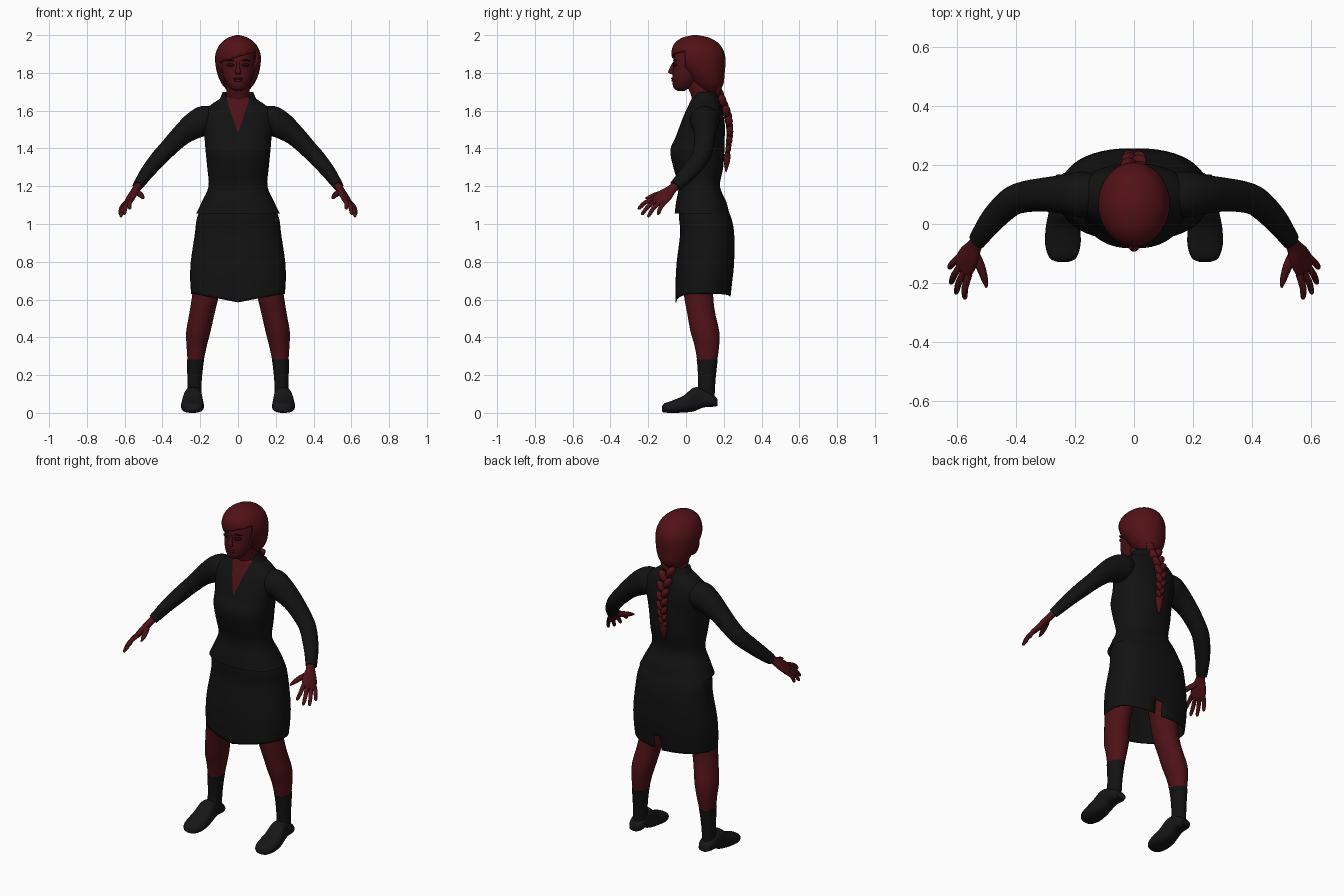
import bpy, bmesh, math
from mathutils import Vector, Matrix

if "Cube" in bpy.data.objects:
    bpy.data.objects.remove(bpy.data.objects["Cube"])


def material(name, rgb):
    m = bpy.data.materials.new(name)
    m.use_nodes = True
    m.diffuse_color = (*rgb, 1)
    bsdf = m.node_tree.nodes["Principled BSDF"]
    bsdf.inputs["Base Color"].default_value = (*rgb, 1)
    bsdf.inputs["Roughness"].default_value = 0.8
    return m


SKIN = material("dark red skin", (0.075, 0.006, 0.008))
HAIR = material("dark red hair", (0.085, 0.006, 0.008))
CLOTH = material("black cloth", (0.006, 0.006, 0.006))
LEATHER = material("black leather", (0.008, 0.008, 0.009))
EYE = material("dark eye shade", (0.012, 0.003, 0.004))
X, Y, Z = Vector((1, 0, 0)), Vector((0, 1, 0)), Vector((0, 0, 1))


def finish(bm, name, *mats, thick=0):
    bmesh.ops.recalc_face_normals(bm, faces=bm.faces)
    mesh = bpy.data.meshes.new(name)
    bm.to_mesh(mesh)
    bm.free()
    ob = bpy.data.objects.new(name, mesh)
    bpy.context.collection.objects.link(ob)
    for m in mats:
        mesh.materials.append(m)
    if thick:
        ob.modifiers.new("thickness", "SOLIDIFY").thickness = thick
    bpy.ops.object.select_all(action="DESELECT")
    ob.select_set(True)
    bpy.context.view_layer.objects.active = ob
    bpy.ops.object.shade_smooth_by_angle(angle=math.radians(50))
    return ob


def smooth_rows(rows, steps):
    """Catmull-Rom interpolation between cross-section rows."""
    rows = [Vector(r) for r in rows]
    out = []
    for i in range(len(rows) - 1):
        p0, p1, p2 = rows[max(i - 1, 0)], rows[i], rows[i + 1]
        p3 = rows[min(i + 2, len(rows) - 1)]
        for k in range(steps):
            t = k / steps
            out.append(p1 + (p2 - p0) * (t / 2)
                       + (p0 * 2 - p1 * 5 + p2 * 4 - p3) * (t * t / 2)
                       + (p1 * 3 - p0 - p2 * 3 + p3) * (t ** 3 / 2))
    return out + [rows[-1]]


def loft(rows, sides=32, steps=4, power=2.0, axes=None, hint=Y, caps=(True, True)):
    """Rows of (x, y, z, radius_u, radius_v) joined into a skin."""
    bm = bmesh.new()
    rows = smooth_rows(rows, steps)
    rings = []
    for i, r in enumerate(rows):
        c = Vector(r[:3])
        if axes:
            u, v = axes
        else:
            t = (Vector(rows[min(i + 1, len(rows) - 1)][:3])
                 - Vector(rows[max(i - 1, 0)][:3])).normalized()
            u = (hint - t * hint.dot(t)).normalized()
            v = t.cross(u)
        ring = []
        for k in range(sides):
            a = math.tau * k / sides
            cs, sn = math.cos(a), math.sin(a)
            pu = math.copysign(abs(cs) ** (2 / power), cs) * max(r[3], 0.001)
            pv = math.copysign(abs(sn) ** (2 / power), sn) * max(r[4], 0.001)
            ring.append(bm.verts.new(c + u * pu + v * pv))
        rings.append(ring)
    for a, b in zip(rings, rings[1:]):
        for k in range(sides):
            j = (k + 1) % sides
            bm.faces.new((a[k], a[j], b[j], b[k]))
    for ring, cap in zip((rings[0], rings[-1]), caps):
        if cap:
            bm.faces.new(ring)
    return bm


def stack(rows, **kw):
    """Horizontal sections given as (z, y, radius_x, radius_y)."""
    return loft([(0, y, z, a, b) for z, y, a, b in rows], axes=(X, Y), **kw)


def blob(bm, at, size, turn=None):
    m = Matrix.Translation(at) @ (turn or Matrix()) @ Matrix.Diagonal((*size, 1))
    bmesh.ops.create_uvsphere(bm, u_segments=16, v_segments=10, radius=1, matrix=m)


def cut(bm, point, normal, where):
    faces = [f for f in bm.faces if where(f.calc_center_median())]
    geom = faces + list({e for f in faces for e in f.edges} | {v for f in faces for v in f.verts})
    bmesh.ops.bisect_plane(bm, geom=geom, plane_co=point, plane_no=normal)


NECK_LOW, NECK_SLOPE = 1.48, 0.33


def neckline(bm):
    """Cut a V opening and return the faces inside it."""
    for s in (1, -1):
        cut(bm, (0, 0, NECK_LOW), (s, 0, -NECK_SLOPE), lambda c: c.y < 0.08 and c.z > 1.4)
    return [f for f in bm.faces for c in [f.calc_center_median()]
            if c.y < 0.08 and abs(c.x) < (c.z - NECK_LOW) * NECK_SLOPE]


# Jacket body with flared hem and open V neck
bm = stack([(1.055, .085, .222, .145), (1.12, .08, .19, .132), (1.2, .07, .156, .11),
            (1.3, .065, .163, .132), (1.39, .06, .172, .143), (1.46, .075, .178, .13),
            (1.53, .088, .19, .117), (1.59, .095, .185, .1), (1.63, .1, .145, .086),
            (1.66, .1, .1, .072), (1.68, .1, .07, .055)], power=2.3, sides=40, caps=(False, True))
for f in neckline(bm):
    f.material_index = 1
finish(bm, "jacket", CLOTH, SKIN)

# Standing collar, open at the front
bm = stack([(1.625, .1, .125, .088), (1.66, .1, .098, .078), (1.7, .095, .08, .066)],
           sides=40, caps=(False, False))
bmesh.ops.delete(bm, geom=neckline(bm), context="FACES")
finish(bm, "collar", CLOTH, thick=0.008)

# Skirt with pointed front hem and a back slit
bm = stack([(1.12, .085, .17, .115), (1.04, .1, .215, .137), (.95, .112, .228, .143),
            (.8, .103, .25, .152), (.7, .095, .253, .15), (.63, .09, .248, .146)],
           power=2.4, sides=48, caps=(True, False))
for v in bm.verts:
    if v.co.z < .7:
        drop = max(0, 1 - abs(v.co.x) / .23) * (.045 if v.co.y < .09 else .015)
        v.co.z -= drop * (.7 - v.co.z) / .07
slit = [f for f in bm.faces for c in [f.calc_center_median()]
        if c.y > .15 and 0 < c.x < .03 and c.z < .7]
bmesh.ops.delete(bm, geom=slit, context="FACES")
finish(bm, "skirt", CLOTH, thick=0.006)

# Neck and head
finish(stack([(1.6, .1, .07, .055), (1.68, .085, .062, .058), (1.74, .065, .06, .062),
              (1.8, .06, .06, .065)]), "neck", SKIN)
finish(stack([(1.705, -.025, .015, .018), (1.715, -.025, .036, .036), (1.735, -.012, .054, .058),
              (1.77, .005, .073, .077), (1.82, .03, .087, .098), (1.88, .05, .092, .115),
              (1.94, .06, .082, .1), (1.97, .06, .05, .07)], power=2.15), "head", SKIN)
bm = loft([(0, -.062, 1.855, .008, .01), (0, -.074, 1.825, .01, .012),
           (0, -.078, 1.803, .017, .016), (0, -.066, 1.792, .013, .01)], axes=(X, Y), sides=16)
blob(bm, (0, -.068, 1.77), (.026, .011, .006))
blob(bm, (0, -.066, 1.759), (.023, .011, .007))
finish(bm, "nose_and_lips", SKIN)
for s, side in ((1, "left"), (-1, "right")):
    bm = bmesh.new()
    blob(bm, (s * .04, -.059, 1.842), (.022, .008, .009), Matrix.Rotation(s * .35, 4, "Z"))
    blob(bm, (s * .042, -.058, 1.866), (.024, .007, .004), Matrix.Rotation(s * .35, 4, "Z"))
    finish(bm, side + "_eye", EYE)

# Hair cap, opened for the face under a swept fringe
bm = stack([(1.7, .13, .05, .045), (1.74, .118, .085, .08), (1.79, .1, .108, .104),
            (1.85, .074, .12, .135), (1.9, .064, .119, .141), (1.95, .057, .097, .122),
            (1.985, .052, .055, .075), (2.0, .05, .008, .012)], sides=40, caps=(False, True))
FRINGE = Vector((-.3, 0, 1))
cut(bm, (0, 0, 1.885), FRINGE, lambda c: c.y < .08)
cut(bm, (0, -.005, 0), Y, lambda c: c.z < 1.93)
face_gap = [f for f in bm.faces for c in [f.calc_center_median()]
            if c.y < -.005 and (c - Vector((0, 0, 1.885))).dot(FRINGE) < 0]
bmesh.ops.delete(bm, geom=face_gap, context="FACES")
finish(bm, "hair", HAIR, thick=0.012)

# Plaited tail of alternating lobes, ending in a loose tuft
bm = bmesh.new()
path = smooth_rows([(.155, 1.73), (.19, 1.65), (.222, 1.57), (.232, 1.49), (.226, 1.42), (.218, 1.36)], 3)
for i, (y, z) in enumerate(path):
    s, k = (1 if i % 2 else -1), 1 - .035 * i
    blob(bm, (s * .021 * k, y, z), (.024 * k, .027 * k, .044 * k), Matrix.Rotation(s * .6, 4, "Y"))
finish(bm, "braid", HAIR)
finish(loft([(0, .218, 1.37, .02, .018), (0, .216, 1.33, .02, .016), (0, .212, 1.275, .003, .003)],
            axes=(X, Y), sides=12), "braid_tuft", HAIR)

# Limbs, built once for each side
ACROSS = Vector((-.45, -.86, .25)).normalized()
KNUCKLES = Vector((.575, -.14, 1.125))
TIPS = {"index": (.035, (.575, -.255, 1.08)), "middle": (.012, (.605, -.237, 1.05)),
        "ring": (-.012, (.623, -.203, 1.038)), "little": (-.035, (.628, -.15, 1.05))}


def limb(name, rows, s, mat, **kw):
    bm = loft(rows, **kw)
    bmesh.ops.scale(bm, vec=(s, 1, 1), verts=bm.verts)
    finish(bm, name, mat)


for s, side in ((1, "left"), (-1, "right")):
    limb(side + "_sleeve", [(.1, .1, 1.57, .06, .05), (.17, .1, 1.55, .078, .078),
         (.23, .1, 1.522, .068, .072), (.3, .1, 1.47, .058, .056), (.37, .092, 1.4, .053, .047),
         (.42, .073, 1.347, .05, .044), (.48, .015, 1.275, .045, .037),
         (.518, -.036, 1.22, .037, .03), (.532, -.057, 1.2, .033, .027)], s, CLOTH)
    limb(side + "_palm", [(.522, -.045, 1.215, .024, .02), (.54, -.075, 1.185, .028, .019),
         (.558, -.108, 1.155, .043, .019), (.578, -.143, 1.122, .045, .015),
         (.586, -.156, 1.11, .032, .009)], s, SKIN, hint=ACROSS, sides=20)
    for finger, (offset, tip) in TIPS.items():
        base, tip = KNUCKLES + ACROSS * offset, Vector(tip)
        mid = base.lerp(tip, .5) + Vector((.006, -.004, .006))
        limb(side + "_" + finger + "_finger", [(*base, .012, .012), (*mid, .0115, .0115),
             (*base.lerp(tip, .9), .009, .009), (*tip, .003, .003)], s, SKIN, sides=12)
    limb(side + "_thumb", [(.54, -.1, 1.17, .016, .016), (.52, -.145, 1.158, .016, .015),
         (.507, -.185, 1.145, .012, .012), (.5, -.215, 1.135, .004, .004)], s, SKIN, sides=12)
    limb(side + "_leg", [(.13, .08, .85, .085, .085), (.155, .07, .72, .077, .08),
         (.172, .067, .62, .071, .077), (.19, .08, .53, .067, .074), (.21, .1, .43, .064, .076),
         (.219, .111, .35, .053, .064), (.226, .112, .25, .039, .049)], s, SKIN, axes=(X, Y))
    limb(side + "_sock", [(.225, .112, .282, .046, .056), (.227, .112, .25, .043, .052),
         (.23, .11, .17, .038, .046), (.232, .105, .08, .038, .046)], s, CLOTH, axes=(X, Y))
    # Shoe sections run from toe to heel as (y, bottom, top, half width)
    shoe = [(-.128, .008, .03, .02), (-.115, .002, .05, .045), (-.07, 0, .066, .06),
            (-.01, .002, .093, .058), (.04, .008, .134, .05), (.09, .028, .128, .045),
            (.14, .032, .1, .044), (.168, .036, .072, .03)]
    limb(side + "_shoe", [(.241 - .05 * max(y, 0), y, (lo + hi) / 2, w, (hi - lo) / 2)
         for y, lo, hi, w in shoe], s, LEATHER, axes=(X, Z), power=2.5)
